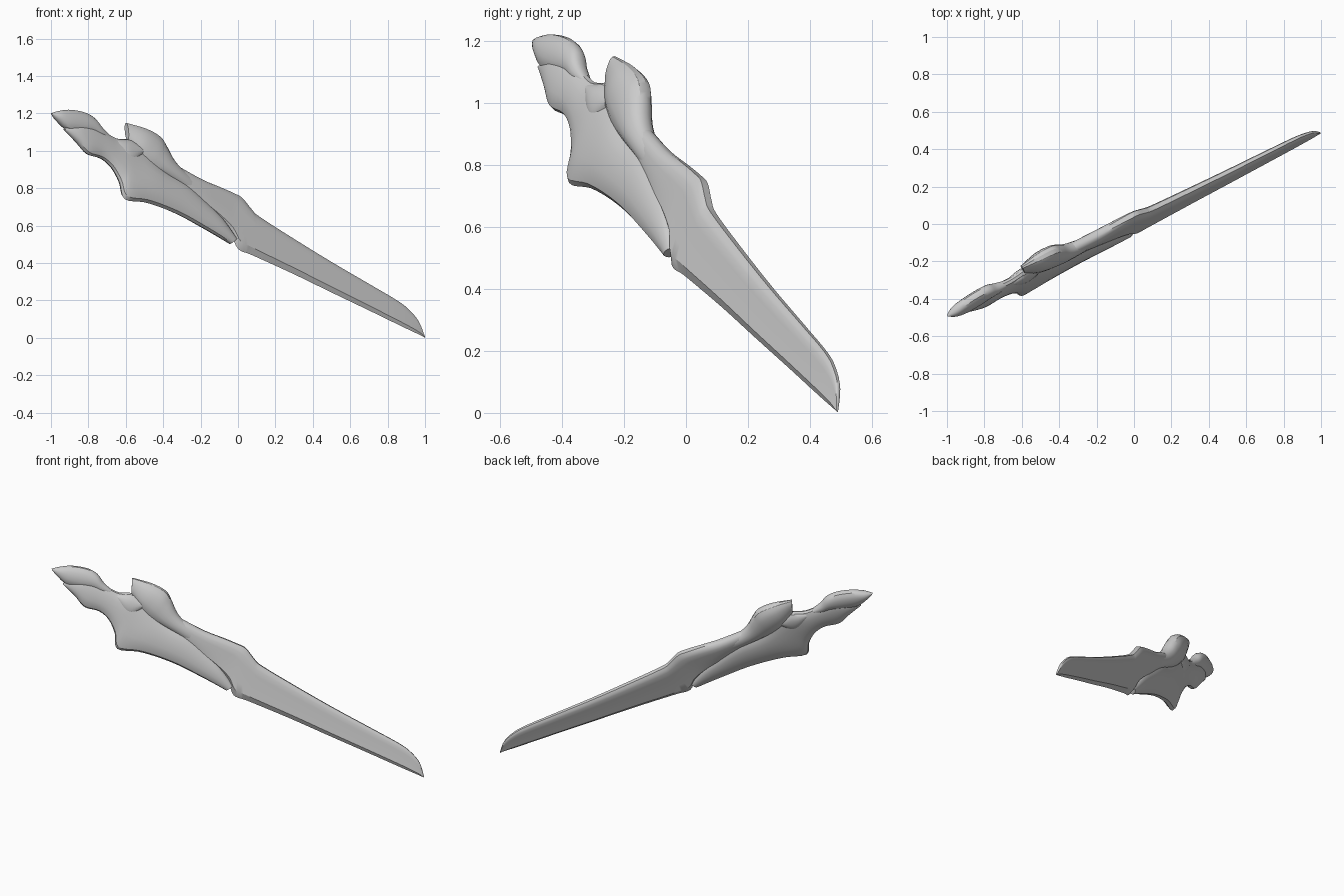
import bpy, bmesh, math
from mathutils import Vector

# The whole weapon lies in one tilted plane; outlines are given in front-view x, z
NORMAL = Vector((0.7, -1.0, 0.35)).normalized()

def place(x, z, t):
    return Vector((x, 0.7 * x + 0.35 * z - 0.2125, z)) + NORMAL * t

# Half cross-sections from upper edge to lower edge: (position, half thickness)
ROUND = [((1 - math.cos(math.pi * i / 8)) / 2, max(math.sin(math.pi * i / 8), 0) ** 0.85)
         for i in range(9)]
EDGE = [(0, 0.45), (0.03, 0.6), (0.08, 0.8), (0.15, 0.95), (0.3, 0.9),
        (0.5, 0.82), (0.7, 0.78), (0.87, 0.75), (1, 0.0)]

def spline(a, b, c, d, u):
    return b + 0.5 * u * (c - a + u * (2 * a - 5 * b + 4 * c - d + u * (3 * (b - c) + d - a)))

def refine(rows, steps):
    out = []
    for i in range(len(rows) - 1):
        four = [rows[max(i - 1, 0)], rows[i], rows[i + 1], rows[min(i + 2, len(rows) - 1)]]
        for k in range(steps):
            out.append([spline(*v, k / steps) for v in zip(*four)])
    return out + [list(rows[-1])]

def loft(name, rows, steps=4):
    """rows: upper x, z, lower x, z, half thickness, roundness (1 round, 0 blade)"""
    bm = bmesh.new()
    rings = []
    for xt, zt, xb, zb, th, r in refine(rows, steps):
        r = min(max(r, 0), 1)
        half = [(e[0] + (o[0] - e[0]) * r, (e[1] + (o[1] - e[1]) * r) * th)
                for o, e in zip(ROUND, EDGE)]
        loop = half + [(s, -t) for s, t in reversed(half)]
        rings.append([bm.verts.new(place(xt + (xb - xt) * s, zt + (zb - zt) * s, t))
                      for s, t in loop])
    n = len(rings[0])
    for a, b in zip(rings, rings[1:]):
        for i in range(n):
            j = (i + 1) % n
            bm.faces.new((a[i], a[j], b[j], b[i]))
    bm.faces.new(rings[0])
    bm.faces.new(rings[-1][::-1])
    bmesh.ops.remove_doubles(bm, verts=bm.verts, dist=0.0004)
    bmesh.ops.recalc_face_normals(bm, faces=bm.faces)
    mesh = bpy.data.meshes.new(name)
    bm.to_mesh(mesh)
    bm.free()
    ob = bpy.data.objects.new(name, mesh)
    bpy.context.collection.objects.link(ob)
    bpy.ops.object.select_all(action='DESELECT')
    ob.select_set(True)
    bpy.context.view_layer.objects.active = ob
    bpy.ops.object.shade_smooth_by_angle(angle=math.radians(32))

# Swollen hook above the grip
loft("hook_guard", [
    (-0.600, 1.150, -0.590, 1.060, 0.018, 1),
    (-0.500, 1.118, -0.545, 0.990, 0.045, 1),
    (-0.425, 1.075, -0.500, 0.940, 0.052, 1),
    (-0.388, 1.020, -0.450, 0.900, 0.050, 1),
    (-0.350, 0.950, -0.400, 0.868, 0.046, 1),
    (-0.300, 0.895, -0.330, 0.825, 0.040, 1),
    (-0.235, 0.857, -0.250, 0.770, 0.030, 1)])

# Blade, running from under the hook to the point
loft("blade", [
    (-0.320, 0.912, -0.340, 0.830, 0.034, 0.7),
    (-0.200, 0.845, -0.200, 0.715, 0.036, 0.4),
    (-0.100, 0.802, -0.110, 0.635, 0.034, 0.2),
    (-0.030, 0.770, -0.040, 0.555, 0.032, 0),
    (0.015, 0.745, 0.000, 0.476, 0.031, 0),
    (0.065, 0.685, 0.060, 0.449, 0.030, 0),
    (0.110, 0.643, 0.110, 0.427, 0.029, 0),
    (0.300, 0.522, 0.300, 0.340, 0.026, 0),
    (0.500, 0.400, 0.500, 0.243, 0.023, 0),
    (0.700, 0.284, 0.700, 0.147, 0.020, 0),
    (0.850, 0.196, 0.850, 0.074, 0.017, 0),
    (0.915, 0.145, 0.925, 0.038, 0.014, 0),
    (0.965, 0.085, 0.970, 0.017, 0.010, 0),
    (0.998, 0.006, 0.998, 0.003, 0.003, 0)])

# Grip flowing into the lower guard
loft("grip_and_lower_guard", [
    (-0.930, 1.117, -0.926, 1.110, 0.008, 1),
    (-0.870, 1.150, -0.860, 1.045, 0.030, 1),
    (-0.800, 1.150, -0.803, 0.982, 0.035, 1),
    (-0.715, 1.100, -0.730, 0.958, 0.033, 1),
    (-0.650, 1.066, -0.675, 0.910, 0.032, 1),
    (-0.580, 1.060, -0.632, 0.830, 0.034, 1),
    (-0.510, 1.010, -0.606, 0.742, 0.036, 0.9),
    (-0.440, 0.930, -0.500, 0.725, 0.040, 0.9),
    (-0.380, 0.880, -0.400, 0.693, 0.040, 0.9),
    (-0.280, 0.820, -0.300, 0.650, 0.039, 0.9),
    (-0.180, 0.730, -0.200, 0.596, 0.036, 0.9),
    (-0.090, 0.640, -0.110, 0.545, 0.032, 0.9),
    (-0.010, 0.530, -0.040, 0.503, 0.022, 0.9)])

# Beak-shaped pommel
loft("pommel", [
    (-0.998, 1.202, -0.995, 1.194, 0.006, 1),
    (-0.955, 1.214, -0.965, 1.160, 0.028, 1),
    (-0.900, 1.219, -0.915, 1.115, 0.036, 1),
    (-0.825, 1.204, -0.850, 1.095, 0.038, 1),
    (-0.772, 1.172, -0.780, 1.085, 0.036, 1),
    (-0.735, 1.125, -0.735, 1.065, 0.030, 1),
    (-0.690, 1.082, -0.690, 1.055, 0.020, 1)])

# Shallow shield plate at the root of the grip, on both sides
loft("grip_plate", [
    (-0.665, 1.058, -0.660, 1.035, 0.022, 1),
    (-0.610, 1.058, -0.615, 0.960, 0.036, 1),
    (-0.570, 1.052, -0.572, 0.928, 0.038, 1),
    (-0.525, 1.020, -0.525, 0.970, 0.036, 1)])
